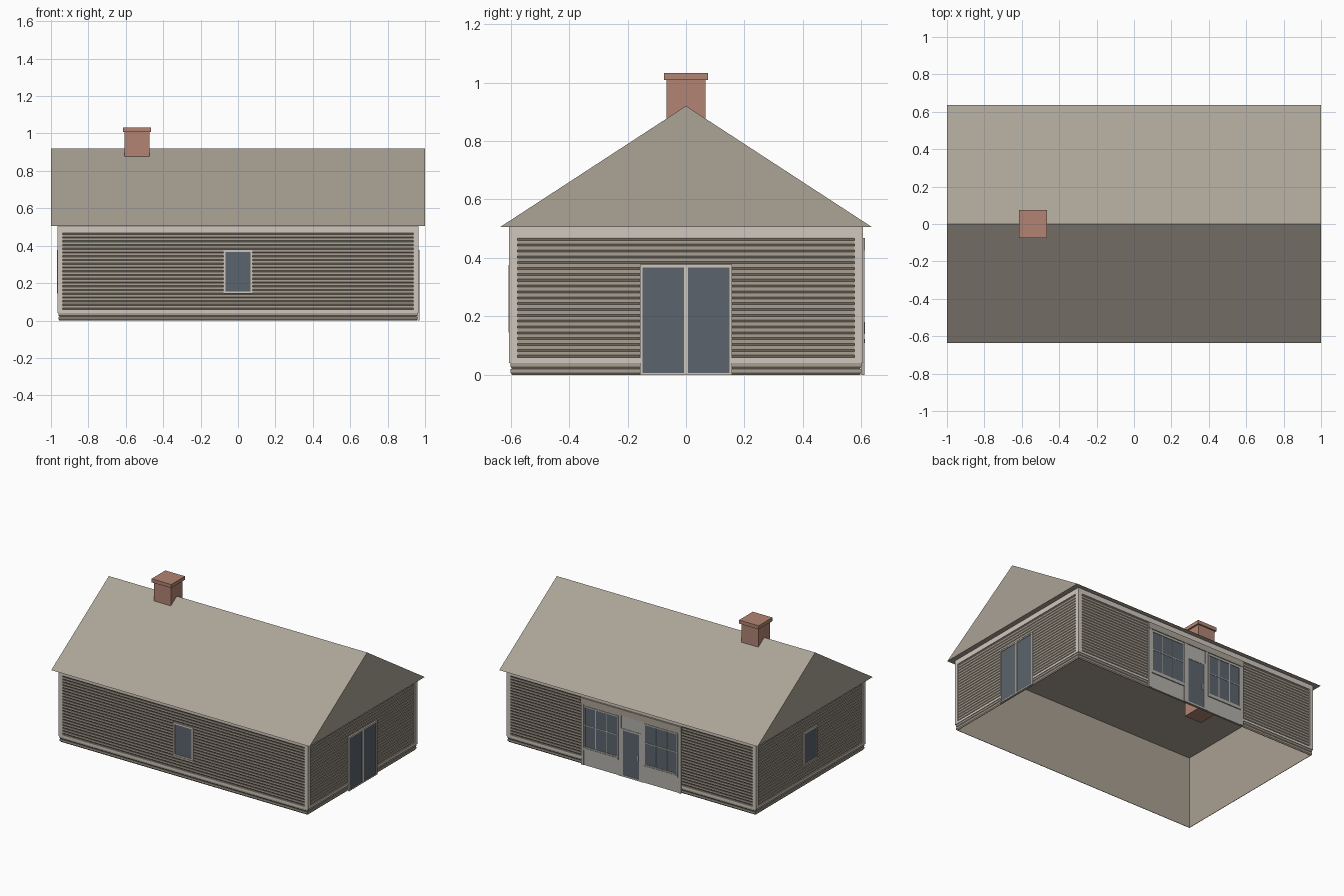
import bpy, bmesh
from math import cos, sin, radians

cube = bpy.data.objects.get("Cube")
if cube:
    bpy.data.objects.remove(cube)


def material(name, r, g, b):
    lin = [((c / 255 + 0.055) / 1.055) ** 2.4 for c in (r, g, b)] + [1.0]
    m = bpy.data.materials.new(name)
    m.use_nodes = True
    m.diffuse_color = lin
    m.node_tree.nodes["Principled BSDF"].inputs["Base Color"].default_value = lin
    return m


ROOF = material("roof_taupe", 171, 163, 150)
SIDING = material("siding_taupe", 170, 160, 146)
TRIM = material("trim_cream", 208, 199, 190)
GLASS = material("glass_slate", 91, 100, 108)
BRICK = material("chimney_brick", 178, 132, 115)
PANEL = material("shopfront_grey", 180, 177, 170)

HX, HY, TOP = 0.96, 0.60, 0.505      # wall half sizes and eave height
FRONT, RIGHT, BACK, LEFT = -90, 0, 90, 180


def finish(name, bm, mat):
    bmesh.ops.recalc_face_normals(bm, faces=bm.faces)
    me = bpy.data.meshes.new(name)
    bm.to_mesh(me)
    bm.free()
    me.materials.append(mat)
    ob = bpy.data.objects.new(name, me)
    bpy.context.collection.objects.link(ob)
    return ob


def add_box(bm, x0, x1, y0, y1, z0, z1, place=lambda x, y, z: (x, y, z)):
    verts = bmesh.ops.create_cube(bm, size=1)["verts"]
    for v in verts:
        v.co = place(x1 if v.co.x > 0 else x0, y1 if v.co.y > 0 else y0,
                     z1 if v.co.z > 0 else z0)


def on_wall(name, side, mat, boxes):
    """Boxes on a wall: across from, to, height from, to, inner and outer depth."""
    a = radians(side)
    n, u = (cos(a), sin(a)), (-sin(a), cos(a))
    reach = HX if side in (RIGHT, LEFT) else HY

    def place(x, y, z):
        d = reach + y
        return (u[0] * x + n[0] * d, u[1] * x + n[1] * d, z)
    bm = bmesh.new()
    for u0, u1, z0, z1, d0, d1 in boxes:
        add_box(bm, u0, u1, d0, d1, z0, z1, place)
    return finish(name, bm, mat)


def frame(u0, u1, z0, z1, w, d, sill=True):
    """Four bars (three without a sill) around an opening."""
    bars = [(u0, u0 + w, z0, z1, 0, d), (u1 - w, u1, z0, z1, 0, d),
            (u0 + w, u1 - w, z1 - w, z1, 0, d)]
    if sill:
        bars.append((u0 + w, u1 - w, z0, z0 + w, 0, d))
    return bars


# Lapped siding: rectangular rings lofted up the outside and down the inside
PITCH, LAP = 0.02, 0.005
profile = []
for i in range(25):
    z = i * PITCH
    profile += [(LAP, z), (0, z + 0.007), (0, z + PITCH)]
profile += [(0.008, TOP), (0.008, 0)]
bm = bmesh.new()
rings = [[bm.verts.new((sx * (HX - d), sy * (HY - d), z))
          for sx, sy in ((1, 1), (-1, 1), (-1, -1), (1, -1))] for d, z in profile]
for lo, hi in zip(rings, rings[1:] + rings[:1]):
    for k in range(4):
        j = (k + 1) % 4
        bm.faces.new((lo[k], lo[j], hi[j], hi[k]))
finish("siding_walls", bm, SIDING)

# Trim boards around every wall
for label, side in (("front", FRONT), ("right", RIGHT), ("back", BACK), ("left", LEFT)):
    half = (HY if side in (RIGHT, LEFT) else HX) + 0.005
    on_wall(label + "_wall_trim", side, TRIM, [
        (-half, -half + 0.028, 0.04, TOP, -0.002, 0.005),
        (half - 0.028, half, 0.04, TOP, -0.002, 0.005),
        (-half, half, 0.47, TOP, -0.002, 0.005),
        (-half, half, 0.04, 0.057, -0.002, 0.005)])

# Roof as a solid gable block
bm = bmesh.new()
ends = [[bm.verts.new((x, y, z)) for y, z in ((-0.637, TOP), (0.637, TOP), (0, 0.92))]
        for x in (-1, 1)]
bm.faces.new(ends[0])
bm.faces.new(ends[1])
for k in range(3):
    j = (k + 1) % 3
    bm.faces.new((ends[0][k], ends[0][j], ends[1][j], ends[1][k]))
finish("gable_roof", bm, ROOF)

# Chimney with a wider cap
CX = -0.54
for name, h, z0, z1 in (("chimney_shaft", 0.066, 0.4, 1.01), ("chimney_cap", 0.076, 1.008, 1.033)):
    bm = bmesh.new()
    add_box(bm, CX - h, CX + h, -h, h, z0, z1)
    finish(name, bm, BRICK)

# Small windows on the front and left walls
for label, side in (("front", FRONT), ("left", LEFT)):
    on_wall(label + "_window_glass", side, GLASS, [(-0.07, 0.07, 0.15, 0.37, 0, 0.004)])
    on_wall(label + "_window_frame", side, TRIM, frame(-0.077, 0.077, 0.145, 0.376, 0.011, 0.008))

# Double glass doors on the right wall
on_wall("double_door_glass", RIGHT, GLASS, [(-0.15, 0.15, 0.002, 0.37, 0, 0.006)])
on_wall("double_door_frame", RIGHT, TRIM, frame(-0.157, 0.157, 0, 0.377, 0.009, 0.01, False)
        + [(-0.006, 0.006, 0, 0.37, 0, 0.01), (-0.15, 0.15, 0, 0.006, 0, 0.01)])

# Shopfront on the back wall
on_wall("shopfront_panel", BACK, PANEL, [(-0.385, 0.385, 0, 0.465, 0, 0.006)])
on_wall("shopfront_cornice", BACK, ROOF, [(-0.39, 0.39, 0.425, 0.468, 0, 0.012)])
on_wall("shopfront_pilasters", BACK, PANEL,
        [(s * c - 0.011, s * c + 0.011, 0, 0.425, 0, 0.01) for s in (-1, 1) for c in (0.376, 0.086)])
for label, s in (("left", -1), ("right", 1)):
    c = s * 0.231
    on_wall(label + "_shop_glass", BACK, GLASS, [(c - 0.128, c + 0.128, 0.13, 0.41, 0, 0.007)])
    on_wall(label + "_shop_window_bars", BACK, PANEL,
            frame(c - 0.132, c + 0.132, 0.122, 0.415, 0.009, 0.01)
            + [(c + t * 0.043 - 0.003, c + t * 0.043 + 0.003, 0.13, 0.41, 0, 0.009) for t in (-1, 1)]
            + [(c - 0.128, c + 0.128, 0.277, 0.283, 0, 0.009)])
    on_wall(label + "_shop_sill", BACK, PANEL, [(c - 0.134, c + 0.134, 0.108, 0.122, 0, 0.013)])

# Shop door
on_wall("shop_door_glass", BACK, GLASS, [(-0.066, 0.066, 0.012, 0.325, 0, 0.007)])
on_wall("shop_door_frame", BACK, PANEL, frame(-0.075, 0.075, 0, 0.335, 0.012, 0.009))
on_wall("shop_door_handle", BACK, TRIM, [(0.05, 0.056, 0.14, 0.18, 0, 0.012)])
